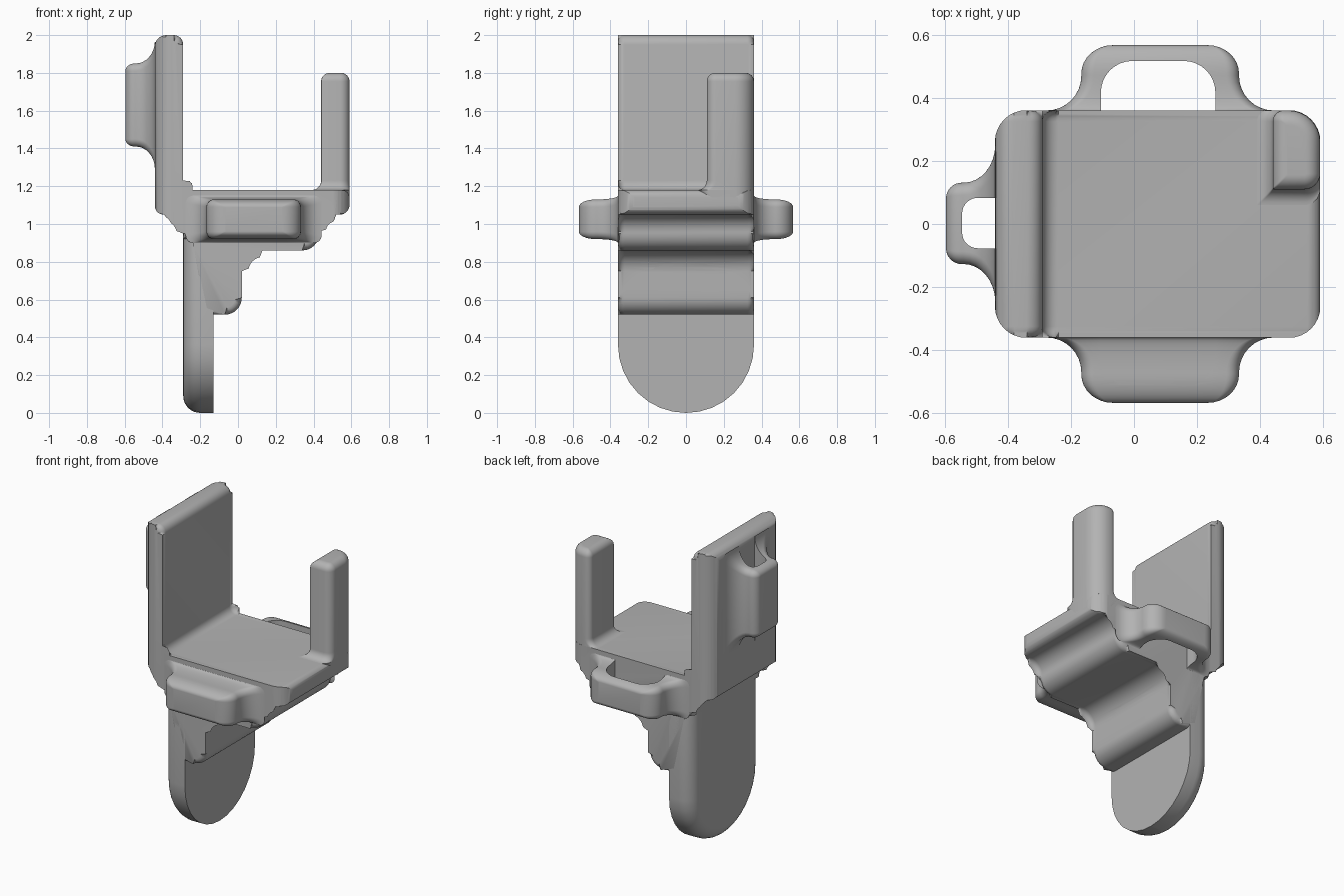
import bpy, bmesh
from math import sin, cos, pi
from mathutils import Vector, Matrix

if "Cube" in bpy.data.objects:
    bpy.data.objects.remove(bpy.data.objects["Cube"])

grey = bpy.data.materials.new("plain_grey")
grey.use_nodes = True
COLOUR = (0.45, 0.45, 0.45, 1)
grey.diffuse_color = COLOUR
grey.node_tree.nodes["Principled BSDF"].inputs["Base Color"].default_value = COLOUR
X, Y, Z = Vector((1, 0, 0)), Vector((0, 1, 0)), Vector((0, 0, 1))
STEPS = 8


def fillet(corners):
    """Round each (u, v, radius) corner of a closed outline."""
    out = []
    for i, (u, v, r) in enumerate(corners):
        p = Vector((u, v))
        a = (Vector(corners[i - 1][:2]) - p).normalized()
        b = (Vector(corners[(i + 1) % len(corners)][:2]) - p).normalized()
        if r == 0:
            out.append(p)
            continue
        centre = p + (a + b) * r          # all corners are square
        for k in range(STEPS + 1):
            t = k / STEPS * pi / 2
            out.append(centre - b * r * cos(t) - a * r * sin(t))
    return out


def frame(u, v, w, origin):
    m = Matrix((u, v, w)).transposed().to_4x4()
    m.translation = origin
    return m


def make(name, rings, matrix, cap_bevel=0):
    """Skin a stack of matching outlines, given as (points, height)."""
    bm = bmesh.new()
    loops = [[bm.verts.new((p.x, p.y, h)) for p in pts] for pts, h in rings]
    for low, high in zip(loops, loops[1:]):
        for i in range(len(low)):
            bm.faces.new((low[i - 1], low[i], high[i], high[i - 1]))
    caps = [bm.faces.new(loops[0][::-1]), bm.faces.new(loops[-1])]
    if cap_bevel:
        edges = [e for c in caps for e in c.edges]
        bmesh.ops.bevel(bm, geom=edges, offset=cap_bevel, segments=5,
                        profile=0.5, affect='EDGES', clamp_overlap=False)
    bmesh.ops.remove_doubles(bm, verts=bm.verts, dist=0.00002)
    bm.transform(matrix)
    bmesh.ops.recalc_face_normals(bm, faces=bm.faces)
    mesh = bpy.data.meshes.new(name)
    bm.to_mesh(mesh)
    bm.free()
    mesh.materials.append(grey)
    ob = bpy.data.objects.new(name, mesh)
    bpy.context.collection.objects.link(ob)
    return ob


def rect(x0, x1, y0, y1, radii):
    return fillet(list(zip((x0, x1, x1, x0), (y0, y0, y1, y1), radii)))


def prism(name, box, radii, low, high, matrix):
    pts = rect(*box, radii)
    return make(name, [(pts, low), (pts, high)], matrix)


def pad(name, box, radii, height, flare, flare_h, inset, inset_h, sink, matrix):
    """Rounded block with a concave flared foot and a rounded end."""
    x0, x1, y0, y1 = box
    rings = [(rect(*box, radii), -sink)]
    for k in range(STEPS + 1):
        t = k / STEPS * pi / 2
        a, b, c, d = (f * (1 - sin(t)) for f in flare)
        rings.append((rect(x0 - a, x1 + b, y0 - c, y1 + d, radii),
                      flare_h * (1 - cos(t))))
    for k in range(STEPS + 1):
        t = k / STEPS * pi / 2
        dx, dy = (e * (1 - cos(t)) for e in inset)
        rr = [max(r - min(dx, dy), 0.004) for r in radii]
        rings.append((rect(x0 + dx, x1 - dx, y0 + dy, y1 - dy, rr),
                      height - inset_h * (1 - sin(t))))
    return make(name, rings, matrix)


def boolean(ob, cutter, operation='DIFFERENCE'):
    cutter.hide_render = True
    mod = ob.modifiers.new("cut", 'BOOLEAN')
    mod.object, mod.operation, mod.solver = cutter, operation, 'EXACT'
    bpy.context.view_layer.objects.active = ob
    bpy.ops.object.modifier_apply(modifier=mod.name)
    bpy.data.objects.remove(cutter)


world = frame(X, Y, Z, (0, 0, 0))

# Back plate, platform, lower block and gusset as one side profile
profile = fillet([
    (-.44, 2, .06), (-.29, 2, .05), (-.29, 1.18, .05), (.59, 1.18, .04),
    (.59, 1.05, .05), (.43, 1.05, .09), (.43, .86, .09), (.02, .86, .11),
    (.02, .52, .09), (-.2, .52, 0), (-.2, .92, 0), (-.29, .92, 0),
    (-.29, 1.05, .1), (-.44, 1.05, .045)])
body = make("plate_and_platform", [(profile, -.36), (profile, .36)],
            frame(X, Z, Y, (0, 0, 0)), cap_bevel=.035)
boolean(body, prism("corner_rounder", (-.441, .591, -.361, .361), [.1] * 4,
                    -.1, 2.1, world), 'INTERSECT')

# Flared arch cut into the gusset, around the disc end of the leg
arch = [(-.25, .365), (-.06, .365)]
arch += [(-.06 + .08 * sin(t), .365 + .075 * (1 - cos(t)))
         for t in (k / 6 * pi / 2 for k in range(1, 7))] + [(.1, .455)]
rings = [([Vector((r * cos(k * pi / 48), r * sin(k * pi / 48))) for k in range(96)], x)
         for x, r in arch]
boolean(body, make("arch_cutter", rings, frame(Y, Z, X, (0, 0, .36))))

# Round-ended leg, softened on its outer side
leg = pad("leg", (-.36, .36, 0, 1.05), (.3599, .3599, .02, .02), .16,
          (0, 0, 0, 0), .01, (.09, .09), .09, 0, frame(Y, Z, -X, (-.13, 0, 0)))

# Corner post
post = pad("corner_post", (.44, .59, .11, .36), (.004, .05, .1, .035), .62,
           (.05, 0, .05, 0), .05, (.045, .045), .045, .07,
           frame(X, Y, Z, (0, 0, 1.18)))

# Strap loops on both sides of the platform
loops = []
for name, s in (("front_loop", -1), ("rear_loop", 1)):
    loop = pad(name, (-.167, .333, .92, 1.13), [.04] * 4, .207,
               (.11, .11, .02, .02), .11, (.1, .04), .09, .03,
               frame(X, Z, Y * s, (0, s * .36, 0)))
    boolean(loop, prism("loop_hole", (-.105, .258, .3, .517),
                        (.004, .004, .1, .1), .5, 1.5,
                        frame(X, Y * s, Z, (0, 0, 0))))
    loops.append(loop)

# Strap loop on the back plate
loop = pad("plate_loop", (-.127, .131, 1.41, 1.85), [.04] * 4, .156,
           (.12, .12, .12, .12), .1, (.05, .04), .05, .03,
           frame(Y, Z, -X, (-.44, 0, 0)))
boolean(loop, prism("loop_hole", (-.545, -.38, -.077, .083),
                    (.05, .004, .004, .05), 1, 2.2, world))
loops.append(loop)

# Smooth shading with crisp cut edges
for ob in [body, leg, post] + loops:
    bpy.ops.object.select_all(action='DESELECT')
    ob.select_set(True)
    bpy.context.view_layer.objects.active = ob
    bpy.ops.object.shade_smooth_by_angle(angle=.6)
